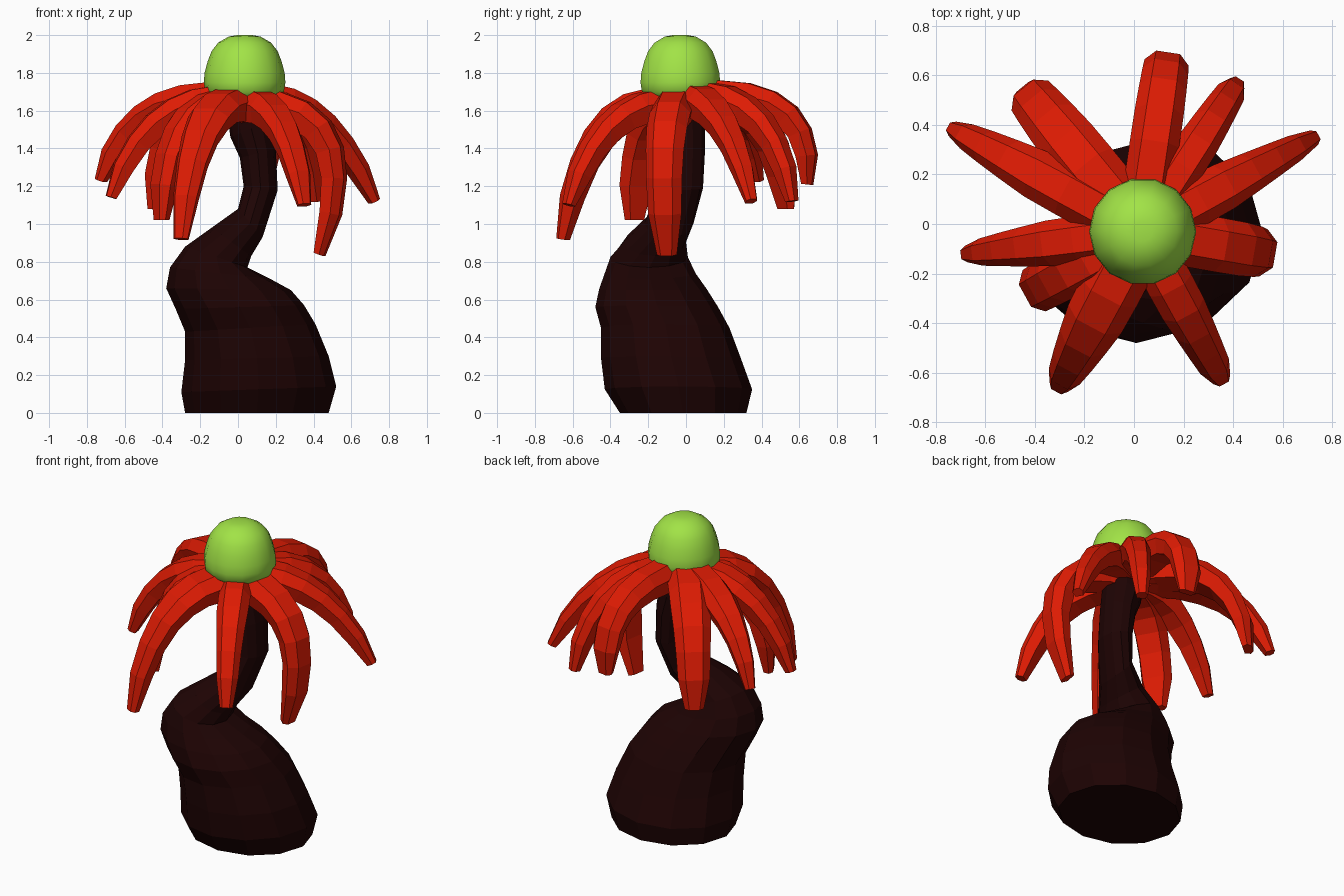
import bpy, bmesh, math
from mathutils import Vector

if "Cube" in bpy.data.objects:
    bpy.data.objects.remove(bpy.data.objects["Cube"], do_unlink=True)


def material(name, rgb):
    m = bpy.data.materials.new(name)
    m.use_nodes = True
    m.diffuse_color = (*rgb, 1)
    m.node_tree.nodes["Principled BSDF"].inputs["Base Color"].default_value = (*rgb, 1)
    return m


BARK = material("dark bark", (0.013, 0.001, 0.001))
RED = material("leaf red", (0.73, 0.011, 0.001))
GREEN = material("crown green", (0.36, 0.77, 0.062))


def loft(name, rings, mat):
    """Skin a list of equal-length point rings and cap both ends."""
    bm = bmesh.new()
    loops = [[bm.verts.new(p) for p in ring] for ring in rings]
    n = len(loops[0])
    for a, b in zip(loops, loops[1:]):
        for i in range(n):
            j = (i + 1) % n
            bm.faces.new((a[i], a[j], b[j], b[i]))
    bm.faces.new(loops[0][::-1])
    bm.faces.new(loops[-1])
    bmesh.ops.recalc_face_normals(bm, faces=bm.faces)
    mesh = bpy.data.meshes.new(name)
    bm.to_mesh(mesh)
    bm.free()
    mesh.materials.append(mat)
    obj = bpy.data.objects.new(name, mesh)
    bpy.context.collection.objects.link(obj)
    return obj


# Crooked trunk: tilted rings (left x, left z, right x, right z, front y, back y)
TRUNK = [
    (-.28, 0, .48, 0, -.35, .32), (-.30, .11, .52, .14, -.43, .35),
    (-.28, .28, .48, .30, -.45, .29), (-.28, .43, .41, .47, -.45, .23),
    (-.33, .55, .35, .57, -.48, .17), (-.38, .66, .28, .65, -.46, .11),
    (-.36, .77, .17, .71, -.43, .05), (-.28, .88, .05, .77, -.40, .01),
    (-.14, .98, .07, .83, -.33, .0), (0, 1.08, .13, .93, -.22, .04),
    (.03, 1.20, .21, 1.18, -.15, .09), (.01, 1.35, .20, 1.40, -.15, .10),
    (-.04, 1.46, .18, 1.55, -.16, .10), (-.07, 1.66, .15, 1.70, -.17, .08),
]
SIDES = 12
rings = []
for lx, lz, rx, rz, y0, y1 in TRUNK:
    ring = []
    for i in range(SIDES):
        a = math.tau * i / SIDES
        s = (1 + math.cos(a)) / 2
        ring.append((lx + (rx - lx) * s,
                     (y0 + y1) / 2 + (y1 - y0) / 2 * math.sin(a),
                     lz + (rz - lz) * s))
    rings.append(ring)
loft("trunk", rings, BARK)

# Drooping leaves: tip x, y, z, reach of the arch, arch height, width, end width
LEAVES = [
    (.13, .64, 1.21, 1.10, 1.79, .20, .18), (.41, .56, 1.12, .85, 1.77, .17, .12),
    (.72, .345, 1.12, .62, 1.75, .20, .11), (.43, -.10, .84, 1.75, 1.66, .22, .18),
    (.35, -.62, 1.10, .72, 1.72, .19, .13), (-.30, -.65, .92, .80, 1.76, .25, .14),
    (-.405, -.27, 1.02, 1.0, 1.72, .21, .19), (-.67, -.12, 1.14, .73, 1.75, .19, .11),
    (-.725, .38, 1.23, .78, 1.77, .21, .11), (-.43, .53, 1.08, .95, 1.77, .24, .19),
]
# Cross-section: flat ridge on top, full sides, flat underside
SECTION = [(-.27, 0), (.27, 0), (.5, .4), (.36, 1), (-.36, 1), (-.5, .4)]
STEPS = 7
for k, (x, y, z, reach, top, width, end_width) in enumerate(LEAVES):
    tip = Vector((x, y, z))
    root = Vector((.03, -.03, 1.68 + .03 * y))
    bend = root.lerp(tip, reach)
    bend.z = top
    out = tip - root
    side = Vector((-out.y, out.x, 0)).normalized()
    rings = []
    for i in range(STEPS + 1):
        t = i / STEPS
        point = root * (1 - t) ** 2 + bend * 2 * t * (1 - t) + tip * t * t
        along = ((bend - root) * (1 - t) + (tip - bend) * t).normalized()
        up = along.cross(side)
        # Broad and deep near the root, blunt and slim at the tip
        taper = min(1, max(0, (t - .4) / .46))
        w = width + (end_width - width) * taper
        depth = .19 - .1 * t
        crest = .05
        if i == STEPS:
            w, depth, crest = w * .6, .055, .03
        rings.append([point + side * u * w + up * (crest - v * depth) for u, v in SECTION])
    loft(f"leaf_{k + 1}", rings, RED)

# Rounded crown, slightly leaning at its foot
DOME = [(.16, 1.66), (.208, 1.70), (.216, 1.75), (.212, 1.80), (.196, 1.86),
        (.175, 1.915), (.14, 1.96), (.085, 1.992), (.04, 2.0)]
rings = []
for r, z in DOME:
    lean = .04 * max(0, 1.8 - z)
    rings.append([(.035 + r * math.cos(a), -.03 + r * math.sin(a), z + lean * math.sin(a))
                  for a in (math.tau * i / 14 for i in range(14))])
crown = loft("crown", rings, GREEN)
for poly in crown.data.polygons:
    poly.use_smooth = True
